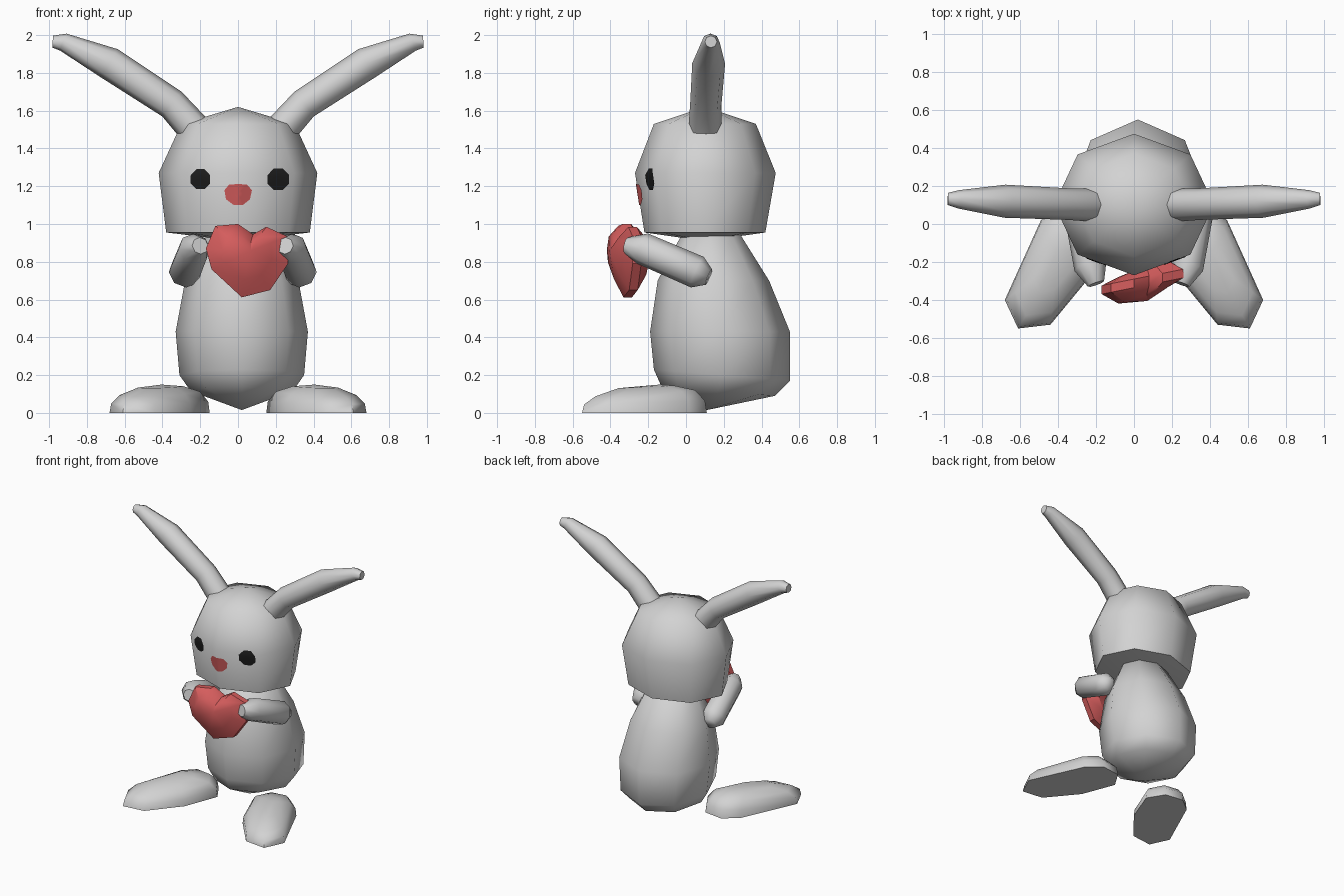
import bpy, bmesh, math
from mathutils import Vector
from mathutils.bvhtree import BVHTree

if "Cube" in bpy.data.objects:
    bpy.data.objects.remove(bpy.data.objects["Cube"])


def material(name, r, g, b):
    m = bpy.data.materials.new(name)
    m.diffuse_color = (r, g, b, 1)
    m.use_nodes = True
    m.node_tree.nodes["Principled BSDF"].inputs["Base Color"].default_value = m.diffuse_color
    return m


grey = material("soft_grey", 0.65, 0.65, 0.65)
red = material("warm_red", 0.67, 0.11, 0.11)
black = material("black", 0.012, 0.012, 0.012)


def loft(name, rings, mat, start=None, end=None, angle=55):
    """Skin closed rings; close each end with a pole point or a flat cap."""
    bm = bmesh.new()
    loops = [[bm.verts.new(p) for p in ring] for ring in rings]
    n = len(loops[0])
    for a, b in zip(loops, loops[1:]):
        for i in range(n):
            j = (i + 1) % n
            bm.faces.new((a[i], a[j], b[j], b[i]))
    for loop, pole in ((loops[0], start), (loops[-1], end)):
        if pole is None:
            bm.faces.new(loop)
        else:
            v = bm.verts.new(pole)
            for i in range(n):
                bm.faces.new((loop[i], loop[(i + 1) % n], v))
    bmesh.ops.recalc_face_normals(bm, faces=bm.faces)
    return finish(name, bm, mat, angle)


def finish(name, bm, mat, angle=55):
    me = bpy.data.meshes.new(name)
    bm.to_mesh(me)
    bm.free()
    me.materials.append(mat)
    ob = bpy.data.objects.new(name, me)
    bpy.context.collection.objects.link(ob)
    bpy.ops.object.select_all(action='DESELECT')
    ob.select_set(True)
    bpy.context.view_layer.objects.active = ob
    bpy.ops.object.shade_smooth_by_angle(angle=math.radians(angle))
    return ob


def oval(cx, y0, y1, rx, z0, z1, n=8):
    """Ring spanning y0..y1, tilted from z0 at the front to z1 at the back."""
    pts = []
    for i in range(n):
        a = math.tau * i / n
        f = (1 + math.sin(a)) / 2
        pts.append((cx + rx * math.cos(a), y0 + (y1 - y0) * f, z0 + (z1 - z0) * f))
    return pts


def tube(name, path, radii, ref, mat, n=8):
    """Tapered limb along a path of points."""
    path = [Vector(p) for p in path]
    rings = []
    for k, (p, r) in enumerate(zip(path, radii)):
        t = (path[min(k + 1, len(path) - 1)] - path[max(k - 1, 0)]).normalized()
        u = t.cross(Vector(ref)).normalized()
        v = t.cross(u)
        rings.append([p + r * (u * math.cos(math.tau * i / n) + v * math.sin(math.tau * i / n))
                      for i in range(n)])
    return loft(name, rings, mat, angle=60)


# Body: pear shape, leaning back
loft("body", [
    oval(0.02, -0.13, 0.47, 0.27, 0.14, 0.09),
    oval(0.02, -0.17, 0.55, 0.33, 0.23, 0.17),
    oval(0.02, -0.19, 0.55, 0.35, 0.43, 0.43),
    oval(0.02, -0.15, 0.44, 0.30, 0.70, 0.70),
    oval(0.02, -0.03, 0.29, 0.19, 0.93, 0.94)],
    grey, start=(0.02, 0.11, 0.015), end=(0.02, 0.13, 0.98))

# Head
head = loft("head", [
    oval(0, -0.22, 0.42, 0.38, 0.955, 0.955),
    oval(0, -0.27, 0.475, 0.42, 1.27, 1.27),
    oval(0, -0.17, 0.37, 0.30, 1.53, 1.53)],
    grey, start=(0, 0.10, 0.91), end=(0, 0.10, 1.62), angle=70)

for side, s in (("left", -1), ("right", 1)):
    # Ears
    tube(side + "_ear",
         [(s * 0.22, 0.10, 1.49), (s * 0.35, 0.105, 1.635), (s * 0.68, 0.12, 1.85),
          (s * 0.925, 0.13, 1.963), (s * 0.98, 0.132, 1.965)],
         [0.088, 0.083, 0.087, 0.048, 0.032], (0, 1, 0), grey)

    # Arms
    c = 0.025
    tube(side + "_arm",
         [(c + s * 0.315, 0.12, 0.72), (c + s * 0.305, 0.06, 0.745),
          (c + s * 0.255, -0.23, 0.87), (c + s * 0.225, -0.315, 0.885)],
         [0.045, 0.088, 0.085, 0.045], (0, 0, 1), grey)

    # Feet: flat sole, rounded top
    sole = [(.44, -.53), (.61, -.55), (.68, -.40), (.49, .02),
            (.38, .11), (.23, .09), (.15, -.04), (.25, -.30)]
    mx, my = 0.405, -0.2

    def foot_ring(k, z, slope):
        return [(s * (mx + (x - mx) * k), my + (y - my) * k, z + slope * (y - my))
                for x, y in sole]
    loft(side + "_foot", [foot_ring(1, 0, 0), foot_ring(0.97, 0.055, 0.03),
                          foot_ring(0.80, 0.105, 0.05), foot_ring(0.45, 0.138, 0.02)],
         grey, end=(s * mx, my + 0.06, 0.15))

# Heart, turned slightly towards its right side
outline = [(-.17, .87), (-.12, .99), (.00, 1.0), (.08, .945), (.15, .985), (.26, .935),
           (.265, .79), (.17, .65), (.02, .612), (-.14, .76)]


def heart_ring(k, y):
    return [(.05 + (x - .05) * k, y + .2 * (x - .05), .85 + (z - .85) * k) for x, z in outline]


loft("heart", [heart_ring(0.6, -.375), heart_ring(1, -.325), heart_ring(1, -.28),
               heart_ring(0.6, -.235)], red,
     start=(.07, -.405, .86), end=(.05, -.225, .85), angle=35)

# Face details: thin patches projected onto the head
tree = BVHTree.FromPolygons([v.co for v in head.data.vertices],
                            [p.vertices for p in head.data.polygons])


def patch(name, cx, cz, shape, mat):
    bm = bmesh.new()

    def drop(x, z):
        hit = tree.ray_cast(Vector((x, -2, z)), Vector((0, 1, 0)))
        return bm.verts.new(hit[0] + hit[1] * 0.005)
    mid = drop(cx, cz)
    loops = [[drop(cx + (x - cx) * k, cz + (z - cz) * k) for x, z in shape]
             for k in (0.33, 0.66, 1)]
    n = len(shape)
    for i in range(n):
        j = (i + 1) % n
        bm.faces.new((mid, loops[0][i], loops[0][j]))
        for a, b in zip(loops, loops[1:]):
            bm.faces.new((a[i], b[i], b[j], a[j]))
    bmesh.ops.recalc_face_normals(bm, faces=bm.faces)
    bm.normal_update()
    if sum(f.normal.y for f in bm.faces) > 0:
        bmesh.ops.reverse_faces(bm, faces=bm.faces)
    finish(name, bm, mat)


for name, x, r in (("left_eye", -0.197, 0.056), ("right_eye", 0.212, 0.061)):
    patch(name, x, 1.237, [(x + r * math.cos(math.tau * (i + .5) / 8),
                            1.237 + r * math.sin(math.tau * (i + .5) / 8)) for i in range(8)], black)
patch("nose", 0, 1.16, [(-.07, 1.18), (-.045, 1.21), (0, 1.212), (.045, 1.21), (.072, 1.18),
                        (.062, 1.132), (.027, 1.103), (0, 1.1), (-.02, 1.1), (-.062, 1.132)], red)
